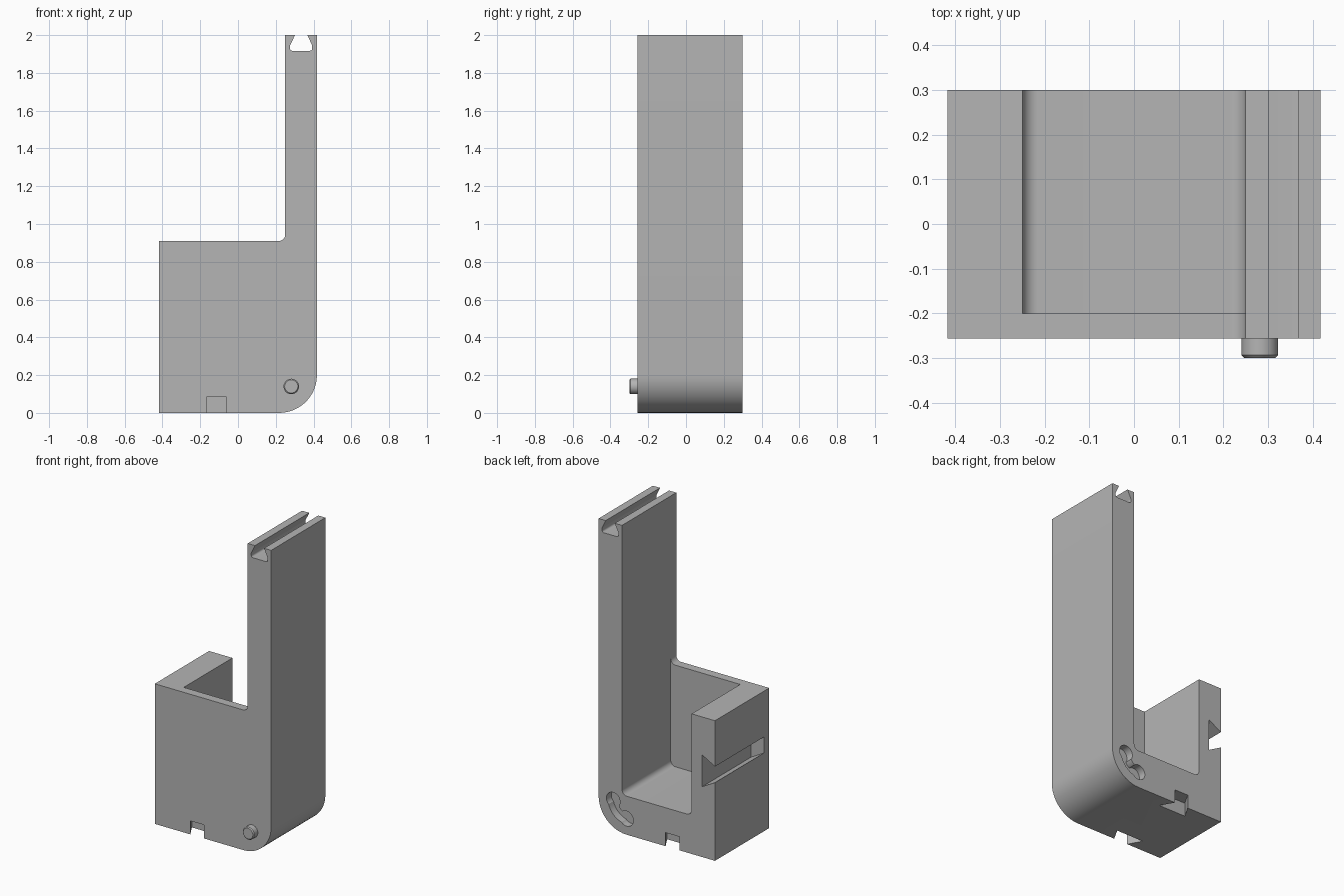
import bpy, bmesh
from math import sin, cos, pi, radians
from mathutils import Vector

cube = bpy.data.objects.get("Cube")
if cube:
    bpy.data.objects.remove(cube, do_unlink=True)

# Single flat grey
grey = bpy.data.materials.new("plain grey")
grey.use_nodes = True
colour = (0.46, 0.46, 0.46, 1)
grey.diffuse_color = colour
grey.node_tree.nodes["Principled BSDF"].inputs["Base Color"].default_value = colour

X, FRONT, BACK, H, LOW = 0.418, -0.257, 0.3, 2.0, 0.91
INNER, FLOOR = 0.25, 0.25


def rounded(corners, steps=12):
    """Outline from (u, v, radius) corners."""
    out = []
    for i, (u, v, r) in enumerate(corners):
        p = Vector((u, v))
        if r == 0:
            out.append(p)
            continue
        a = (Vector(corners[i - 1][:2]) - p).normalized()
        b = (Vector(corners[(i + 1) % len(corners)][:2]) - p).normalized()
        half = a.angle(b) / 2
        centre = p + (a + b).normalized() * r / sin(half)
        reach = r * cos(half) / sin(half)
        s = (p + a * reach - centre).normalized()
        e = (p + b * reach - centre).normalized()
        out += [centre + s.slerp(e, k / steps) * r for k in range(steps + 1)]
    return out


def dovetail(c, opening, base, depth):
    """Groove outline that widens inwards from v = 0."""
    right = [(opening, -0.05), (opening, 0), (base, depth)]
    return [(c - u, v) for u, v in right] + [(c + u, v) for u, v in reversed(right)]


def disc(cx, cz, r, n=32):
    return [(cx + r * cos(2 * pi * k / n), cz + r * sin(2 * pi * k / n)) for k in range(n)]


def prism(name, outline, lo, hi, place):
    """Extrude an outline from lo to hi; place maps (u, v, w) to x, y, z."""
    bm = bmesh.new()
    face = bm.faces.new([bm.verts.new(place(u, v, lo)) for u, v in outline])
    shift = Vector(place(0, 0, hi)) - Vector(place(0, 0, lo))
    ext = bmesh.ops.extrude_face_region(bm, geom=[face])
    bmesh.ops.translate(bm, vec=shift, verts=[g for g in ext["geom"] if isinstance(g, bmesh.types.BMVert)])
    bmesh.ops.recalc_face_normals(bm, faces=bm.faces)
    mesh = bpy.data.meshes.new(name)
    bm.to_mesh(mesh)
    bm.free()
    mesh.materials.append(grey)
    ob = bpy.data.objects.new(name, mesh)
    bpy.context.collection.objects.link(ob)
    return ob


def along_y(u, v, w):
    return (u, w, v)


def apply(ob, mod):
    bpy.context.view_layer.objects.active = ob
    bpy.ops.object.modifier_apply(modifier=mod.name)


def cut(ob, cutter):
    cutter.hide_render = True
    mod = ob.modifiers.new("cut", "BOOLEAN")
    mod.operation, mod.solver, mod.object = "DIFFERENCE", "EXACT", cutter
    apply(ob, mod)
    bpy.data.objects.remove(cutter, do_unlink=True)


def smooth(ob):
    bpy.ops.object.select_all(action="DESELECT")
    ob.select_set(True)
    bpy.context.view_layer.objects.active = ob
    bpy.ops.object.shade_smooth_by_angle(angle=radians(25))


# Body: low box with one tall wall
body = prism("holder_body", rounded([
    (-X, 0, 0), (X, 0, 0.2), (X, H, 0), (INNER, H, 0),
    (INNER, LOW, 0.035), (-X, LOW, 0)]), FRONT, BACK, along_y)

# Open-backed compartment behind the front plate
cut(body, prism("compartment", rounded([
    (-INNER, FLOOR, 0.035), (INNER, FLOOR, 0.035),
    (INNER, 1.2, 0), (-INNER, 1.2, 0)]), -0.2, 0.4, along_y))

# Groove along the top of the tall wall
cut(body, prism("top_groove", rounded([
    (0.302, 2.05, 0), (0.302, H, 0), (0.275, 1.945, 0), (0.275, 1.917, 0.012),
    (0.393, 1.917, 0.012), (0.393, 1.945, 0), (0.367, H, 0), (0.367, 2.05, 0)], 5),
    -0.4, 0.4, along_y))

# Blind groove on the outside of the low wall
cut(body, prism("side_groove", dovetail(0.56, 0.052, 0.103, 0.092), -0.203, 0.4,
                lambda u, v, w: (v - X, w, u)))

# Matching sockets under the front and back edges
for name, edge, way in (("front_socket", FRONT, 1), ("back_socket", BACK, -1)):
    cut(body, prism(name, dovetail(-0.113, 0.05, 0.098, 0.085), -0.05, 0.088,
                    lambda u, v, w: (u, edge + way * v, w)))

# Curved snap slot in the back: an arc with a round lobe at each end
cx, cz, arc = 0.217, 0.2, 0.096
quarter = [-pi / 2 * k / 12 for k in range(13)]
strip = [(cx + r * cos(t), cz + r * sin(t))
         for r, run in ((arc + 0.038, quarter), (arc - 0.032, quarter[::-1])) for t in run]
for outline in (strip, disc(cx + arc, cz, 0.049), disc(cx, cz - arc, 0.049)):
    cut(body, prism("snap_slot", outline, BACK - 0.05, 0.4, along_y))
smooth(body)

# Pin on the front with a chamfered tip
pin = prism("front_pin", disc(0.282, 0.14, 0.041), -0.3, -0.25, along_y)
bevel = pin.modifiers.new("chamfer", "BEVEL")
bevel.width, bevel.segments = 0.006, 1
bevel.limit_method, bevel.angle_limit = "ANGLE", radians(60)
apply(pin, bevel)
smooth(pin)
